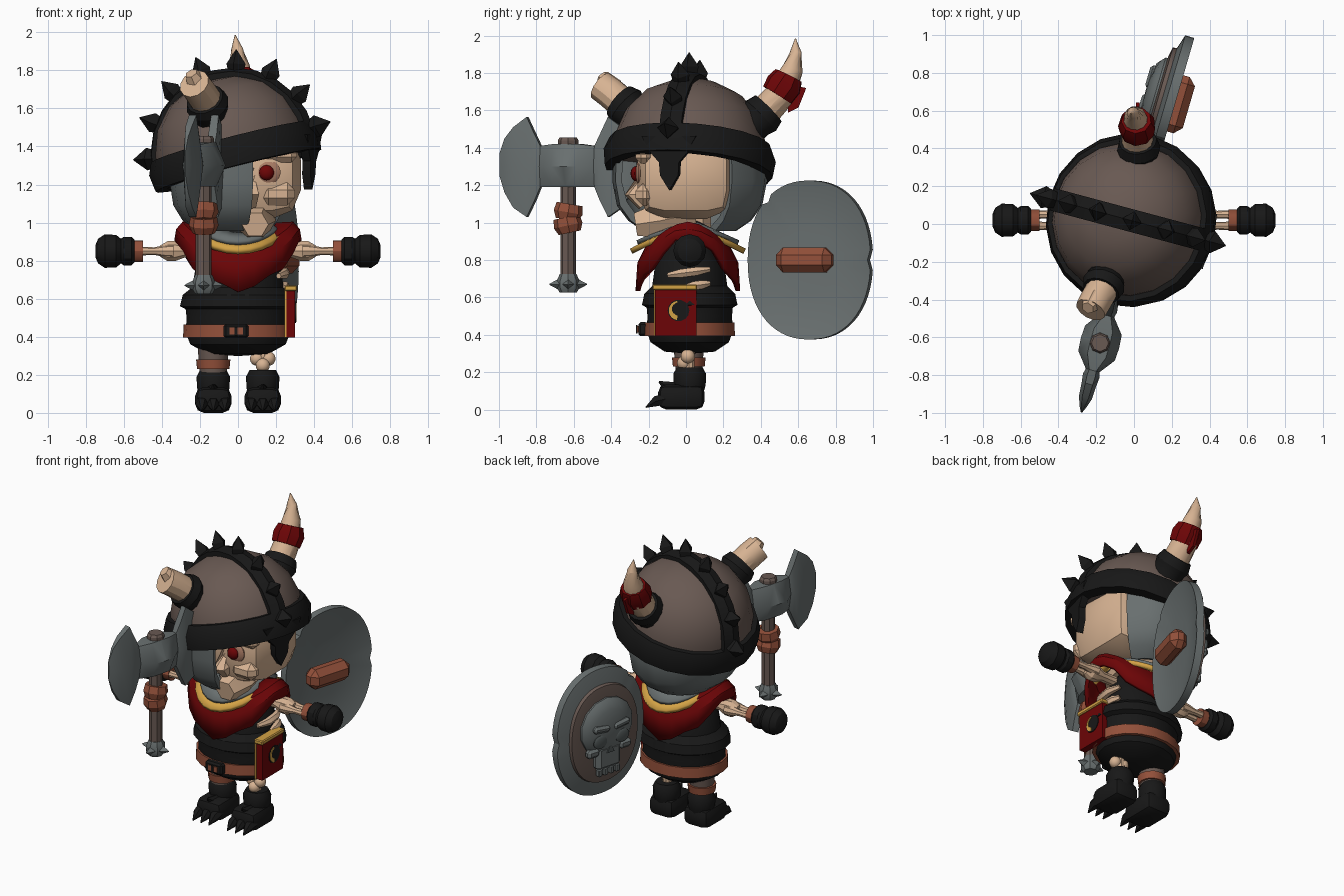
import bpy, bmesh
from math import sin, cos, pi, radians, copysign
from mathutils import Vector, Matrix

old = bpy.data.objects.get("Cube")
if old:
    bpy.data.objects.remove(old)


def material(name, *rgb):
    m = bpy.data.materials.new(name)
    m.use_nodes = True
    m.diffuse_color = (*rgb, 1)
    m.node_tree.nodes["Principled BSDF"].inputs["Base Color"].default_value = (*rgb, 1)
    return m


BLACK = material("black_leather", .009, .009, .009)
STEEL = material("steel", .14, .16, .16)
DARK = material("dark_steel", .085, .1, .1)
BROWN = material("brown_wood", .14, .1, .085)
BONE = material("bone", .68, .45, .29)
RED = material("red_cloth", .15, .0015, .002)
TAN = material("tan_leather", .29, .08, .042)
GOLD = material("gold", .65, .36, .06)
SHADE = material("socket_bone", .4, .2, .13)
I = Matrix.Identity(4)
parts = []


def finish(name, bm, mat, M=I):
    bmesh.ops.transform(bm, matrix=M, verts=bm.verts)
    bmesh.ops.recalc_face_normals(bm, faces=bm.faces)
    me = bpy.data.meshes.new(name)
    bm.to_mesh(me)
    bm.free()
    me.materials.append(mat)
    ob = bpy.data.objects.new(name, me)
    bpy.context.collection.objects.link(ob)
    parts.append(ob)
    return ob


def loft(name, rings, mat, M=I, caps=True, loop=False):
    """Skin a list of equally long rings of points."""
    bm = bmesh.new()
    vs = [[bm.verts.new(p) for p in r] for r in rings]
    n = len(vs[0])
    for a, b in list(zip(vs, vs[1:])) + ([(vs[-1], vs[0])] if loop else []):
        for i in range(n):
            j = (i + 1) % n
            bm.faces.new((a[i], a[j], b[j], b[i]))
    if caps and not loop:
        bm.faces.new(vs[0])
        bm.faces.new(vs[-1])
    bmesh.ops.remove_doubles(bm, verts=bm.verts, dist=.0002)
    return finish(name, bm, mat, M)


def circle(r, z, n, sy=1):
    return [(r * cos(2 * pi * i / n), r * sy * sin(2 * pi * i / n), z) for i in range(n)]


def lathe(name, prof, mat, M=I, n=20, sy=1, loop=False):
    return loft(name, [circle(r, z, n, sy) for r, z in prof], mat, M, loop=loop)


def tube(name, pts, radii, mat, n=10, M=I):
    pts = [Vector(p) for p in pts]
    rings = []
    for k, p in enumerate(pts):
        d = pts[min(k + 1, len(pts) - 1)] - pts[max(k - 1, 0)]
        q = d.to_track_quat('Z', 'Y')
        rings.append([p + q @ Vector(c) for c in circle(radii[k], 0, n)])
    return loft(name, rings, mat, M)


def box(name, c, size, mat, bevel=0, M=I, seg=1):
    bm = bmesh.new()
    bmesh.ops.create_cube(bm, size=1)
    bmesh.ops.transform(bm, matrix=Matrix.Diagonal((*size, 1)), verts=bm.verts)
    if bevel:
        bmesh.ops.bevel(bm, geom=bm.edges[:], offset=bevel, segments=seg, profile=.5, affect='EDGES')
    return finish(name, bm, mat, M @ Matrix.Translation(c))


def ball(name, c, r, mat, M=I, scale=(1, 1, 1)):
    bm = bmesh.new()
    bmesh.ops.create_uvsphere(bm, u_segments=14, v_segments=9, radius=r)
    return finish(name, bm, mat, M @ Matrix.Translation(c) @ Matrix.Diagonal((*scale, 1)))


def prism(name, pts, depth, mat, M=I):
    return loft(name, [[(x, y, z) for x, y in pts] for z in (0, depth)], mat, M)


def frame(origin, x, y):
    x, y = Vector(x).normalized(), Vector(y).normalized()
    return Matrix.Translation(origin) @ Matrix((x, y, x.cross(y))).transposed().to_4x4()


# helmet: dome, brow band, crest, spikes and nose guard, tipped back
H = Matrix.Translation((-.02, .02, 1.36)) @ Matrix.Rotation(radians(-15), 4, 'Z') @ Matrix.Rotation(radians(-15), 4, 'Y')
lathe("helmet_dome", [(.41, -.04), (.405, .09), (.36, .22), (.27, .325), (.14, .39), (.001, .41)], BROWN, H, 20)
lathe("helmet_band", [(.385, -.09), (.45, -.09), (.462, 0), (.435, .065), (.385, .065)], BLACK, H, 20, loop=True)
arc = [radians(a) for a in range(0, 181, 15)]
loft("helmet_crest", [[(r * cos(a), y, r * sin(a)) for r, y in ((.38, -.06), (.435, -.06), (.455, 0), (.435, .06), (.38, .06))]
                      for a in arc], BLACK, H)
for k in range(8):
    a = radians(3 + 23.6 * k)
    d = Vector((cos(a), 0, sin(a)))
    w = .06 if k in (0, 7) else .052
    tube("helmet_spike", [d * r for r in (.42, .475, .55)], [.04, w, .002], BLACK, 4, H)
guard = [(-.15, .02), (.15, .02), (.1, -.07), (.055, -.12), (.05, -.19), (0, -.27), (-.05, -.19), (-.055, -.12), (-.1, -.07)]
prism("nose_guard", guard, .045, BLACK, H @ frame((.4, 0, -.02), (0, 1, 0), (.3, 0, .95)))

# horns: one whole with a cloth wrap, one broken
tube("left_horn_socket", [(.03, .27, 1.45), (.027, .37, 1.54), (.025, .4, 1.57), (.02, .44, 1.61)], [.11, .1, .115, .1], BLACK, 14)
tube("left_horn", [(.02, .41, 1.58), (.015, .51, 1.69), (.005, .57, 1.82), (-.005, .587, 1.91), (-.015, .585, 1.985)],
     [.085, .08, .058, .032, .003], BONE, 12)
tube("horn_wrap", [(.017, .49, 1.68), (.015, .525, 1.735), (.012, .55, 1.785)], [.092, .1, .08], RED, 9)
prism("wrap_tail", [(-.05, .02), (.05, .02), (.02, -.13), (-.03, -.09)], .02, RED, frame((.03, .59, 1.71), (0, -1, .2), (0, .2, 1)))
tube("right_horn_socket", [(-.12, -.2, 1.52), (-.15, -.29, 1.59), (-.16, -.32, 1.62), (-.175, -.355, 1.65)], [.12, .1, .115, .1], BLACK, 14)
tube("right_horn_stump", [(-.16, -.33, 1.63), (-.2, -.4, 1.69), (-.23, -.455, 1.73)], [.085, .085, .083], BONE, 12)
tube("stump_splinter", [(-.21, -.4, 1.72), (-.245, -.445, 1.785)], [.065, .035], BONE, 6)

# steel neck guard, open around the face
prof = [(.41, 1.4), (.415, 1.22), (.39, 1.09), (.33, 1.01), (.25, .955), (.2, .975), (.29, 1.03), (.35, 1.11), (.38, 1.22), (.37, 1.4)]
angs = [radians(33 + 254 * i / 12) for i in range(13)]
loft("neck_guard", [[(-.02 + .82 * r * cos(a), .02 + r * sin(a), z) for r, z in prof] for a in angs], STEEL)

# skull head and face
box("head", (.04, .0, 1.25), (.58, .52, .46), BONE, .15, seg=2)
tube("jaw", [(.08, .04, 1.05), (.09, -.14, 1.01), (.09, -.27, .99)], [.11, .11, .07], BONE, 6)
box("brow", (.19, -.225, 1.355), (.24, .09, .08), BONE, .03)
box("cheekbone", (.21, -.22, 1.15), (.18, .1, .12), BONE, .04)
tube("nose", [(.07, -.24, 1.28), (.07, -.28, 1.15), (.07, -.23, 1.09)], [.03, .05, .03], BONE, 5)
ball("eye_socket", (.16, -.25, 1.265), .065, SHADE, scale=(1, .3, 1))
ball("eye", (.15, -.268, 1.262), .04, RED, scale=(1, .7, 1))

# torso, belt and ribs
T = Matrix.Translation((0, .02, 0))
lathe("tunic", [(.02, .3), (.16, .31), (.25, .36), (.275, .42), (.27, .5), (.275, .545), (.305, .56), (.29, .62),
                (.24, .66), (.22, .78), (.12, .93)], BLACK, T, 18, sy=.85)
lathe("belt", [(.25, .395), (.289, .395), (.285, .465), (.25, .465)], TAN, T, 18, sy=.85, loop=True)
box("buckle", (-.01, -.23, .43), (.13, .05, .075), BLACK, .012)
box("buckle_inset", (-.01, -.257, .43), (.07, .008, .035), TAN)
box("belt_tip", (-.01, -.262, .43), (.015, .008, .045), BLACK)
tube("neck", [(0, .02, .85), (0, .02, 1.06)], [.12, .12], BONE)
for z, start in ((.595, -.05), (.66, -.1), (.735, -.55)):
    span = [start + (.5 - start) * t for t in (0, .33, .67, 1)]
    tube("rib", [(.25 * cos(a), .02 + .22 * sin(a), z + .03 * a) for a in span], [.015, .026, .026, .015], BONE, 6)


# draped scarf, gold trim and steel collar
def drape(name, rows, mat, thick, n=24):
    rings = []
    for rx, ry, z, drop, jag in rows:
        rings.append([])
        for i in range(n):
            a = 2 * pi * i / n
            zz = z - drop * abs(sin(a)) ** 1.7 + jag * (i % 3 - 1)
            rings[-1].append((rx * cos(a), .01 + ry * sin(a), zz))
    ob = loft(name, rings, mat, caps=False)
    mod = ob.modifiers.new("thickness", 'SOLIDIFY')
    mod.thickness = thick


drape("red_scarf", [(.2, .18, 1.0, .12, 0), (.29, .23, 1.005, .14, 0), (.325, .27, .97, .18, .004), (.335, .28, .92, .27, .015)], RED, .025)
drape("gold_trim", [(.2, .23, .975, .075, 0), (.25, .31, .96, .1, 0)], GOLD, .03)
drape("steel_collar", [(.12, .13, 1.02, .06, 0), (.22, .275, .98, .075, 0)], STEEL, .025)

# arms and legs, mirrored
for s, side in ((1, "left"), (-1, "right")):
    A = frame((0, .02, .85), (0, s, 0), (0, 0, 1))
    tube(side + "_upper_arm", [(0, 0, z) for z in (.18, .28, .33, .37, .41)], [.035, .035, .055, .055, .03], BONE, 10, A)
    for y in (-.03, .03):
        tube(side + "_forearm_bone", [(y, 0, z) for z in (.34, .38, .44, .54)], [.035, .032, .02, .024], BONE, 8, A)
    tube(side + "_wrist_cuff", [(0, 0, .5), (0, 0, .56)], [.056, .056], TAN, 12, A)
    tube(side + "_glove", [(0, 0, z) for z in (.545, .56, .6, .615, .64, .7, .735, .75)],
         [.06, .075, .075, .065, .085, .088, .065, .03], BLACK, 12, A)
    B = Matrix.Translation((.13 * s, 0, 0))
    box(side + "_foot", (0, -.025, .068), (.19, .25, .135), BLACK, .045, B, 2)
    lathe(side + "_boot_cuff", [(.07, .08), (.085, .13), (.088, .19), (.07, .225)], BLACK, B @ Matrix.Translation((0, .02, 0)), 12)
    for x in (-.06, 0, .06):
        tube(side + "_toe_claw", [(x, -.1, .06), (x, -.16, .045), (x, -.215, .012)], [.035, .032, .003], BLACK, 6, B)
    tube(side + "_boot_spike", [(0, -.06, .1), (0, -.145, .15)], [.055, .004], BLACK, 5, B)
tube("left_shin", [(.13, .015, .18), (.13, .015, .36)], [.03, .035], BONE)
for c, r in (((.1, .01, .285), .038), ((.16, .01, .285), .038), ((.13, -.01, .25), .038)):
    ball("left_knee", c, r, BONE)
tube("right_thigh", [(-.13, .015, .2), (-.13, .015, .38)], [.07, .085], BROWN, 12)
tube("right_leg_band", [(-.13, .015, .23), (-.13, .015, .28)], [.085, .09], TAN, 12)

# hip banner with crescent emblem
box("banner", (.277, -.055, .52), (.045, .22, .25), RED)
box("banner_rod", (.277, -.06, .655), (.065, .24, .03), GOLD, .006)
box("banner_edge", (.25, -.168, .52), (.012, .008, .25), GOLD)
E = frame((.3, -.04, .53), (0, 1, 0), (0, 0, 1))
prism("emblem_disc", [p[:2] for p in circle(.058, 0, 14)], .004, BLACK, E)
horn = [radians(100 + 16 * i) for i in range(11)]
prism("emblem_crescent", [(.052 * cos(a), .052 * sin(a)) for a in horn]
      + [(.02 + .056 * cos(a), .008 + .04 * sin(a)) for a in reversed(horn[1:-1])], .008, GOLD, E)

# double axe
X = frame((-.18, -.63, 1.3), (-.26, -.97, 0), (0, 0, 1))
blade = [(0, .12, -.11, .105), (.07, .12, -.11, .1), (.15, .11, -.11, .038), (.18, .17, -.18, .045), (.225, .265, -.27, .04),
         (.3, .21, -.22, .035), (.35, .15, -.14, .018), (.38, .07, -.05, .004)]
for s in (1, -1):
    loft("axe_blade", [[(s * u, t, w * .5), (s * u, 0, w), (s * u, b, w * .5), (s * u, b, -w * .5), (s * u, 0, -w), (s * u, t, -w * .5)]
                       for u, t, b, w in blade], STEEL, X)
P = Matrix.Translation((-.18, -.63, 0))
lathe("axe_shaft", [(.042, .68), (.042, 1.2), (.055, 1.4), (.055, 1.44), (.045, 1.455)], BROWN, P, 8)
for z, tilt in ((.985, 12), (1.055, -10)):
    lathe("axe_grip", [(.06, -.04), (.078, 0), (.07, .045)], TAN, P @ Matrix.Translation((0, 0, z)) @ Matrix.Rotation(radians(tilt), 4, 'X'), 8)
lathe("axe_pommel", [(.045, .625), (.06, .65), (.06, .69), (.045, .725)], STEEL, P, 8)
for k in range(4):
    d = Vector((cos(k * pi / 2), sin(k * pi / 2), 0))
    tube("pommel_spike", [d * .04 + Vector((0, 0, .67)), d * .1 + Vector((0, 0, .67))], [.035, .003], STEEL, 4, P)

# shield: rounded plate, wooden face, skull boss and grip
S = frame((.2, .665, .8), (.28, .96, 0), (0, 0, 1))


def rounded(k, z, notch=False, n=60):
    pts = []
    for i in range(n):
        a = 2 * pi * i / n
        q = k * (.95 if notch and i in (0, 22) else 1)
        pts.append((.342 * q * copysign(abs(cos(a)) ** .9, cos(a)), .425 * q * copysign(abs(sin(a)) ** .9, sin(a)), z))
    return pts


loft("shield_plate", [rounded(k, z, k == 1) for k, z in ((.6, -.055), (.75, -.05), (1, -.025), (1, .025), (.75, .0), (.4, -.01))], STEEL, S)
loft("shield_wood", [rounded(k, z) for k, z in ((.78, -.03), (.76, -.07), (.6, -.08))], BROWN, S)
K = S @ Matrix.Diagonal((1.15, 1.15, 1, 1))
ball("shield_skull", (0, .05, -.08), .18, STEEL, K, (1, .95, .36))
box("skull_muzzle", (0, -.12, -.09), (.17, .15, .07), STEEL, .025, K)
for s in (-1, 1):
    ball("skull_socket", (s * .075, -.01, -.135), .047, DARK, K, (1, .85, .25))
    box("skull_brow", (s * .075, .055, -.135), (.11, .04, .04), STEEL, .014, K @ Matrix.Rotation(s * .12, 4, 'Z'))
    box("skull_cheek", (s * .11, -.075, -.105), (.08, .05, .05), STEEL, .015, K)
prism("skull_nose", [(-.025, -.09), (.025, -.09), (0, -.04)], -.007, DARK, K @ Matrix.Translation((0, 0, -.125)))
for k in range(4):
    box("skull_tooth", (-.06 + .04 * k, -.205, -.1), (.028, .045, .035), STEEL, .006, K)
box("shield_grip", (-.02, 0, .04), (.31, .135, .12), TAN, .04, S)

# smooth shading with sharp creases
bpy.ops.object.select_all(action='DESELECT')
for ob in parts:
    ob.select_set(True)
bpy.context.view_layer.objects.active = parts[0]
bpy.ops.object.shade_smooth_by_angle(angle=radians(30))
